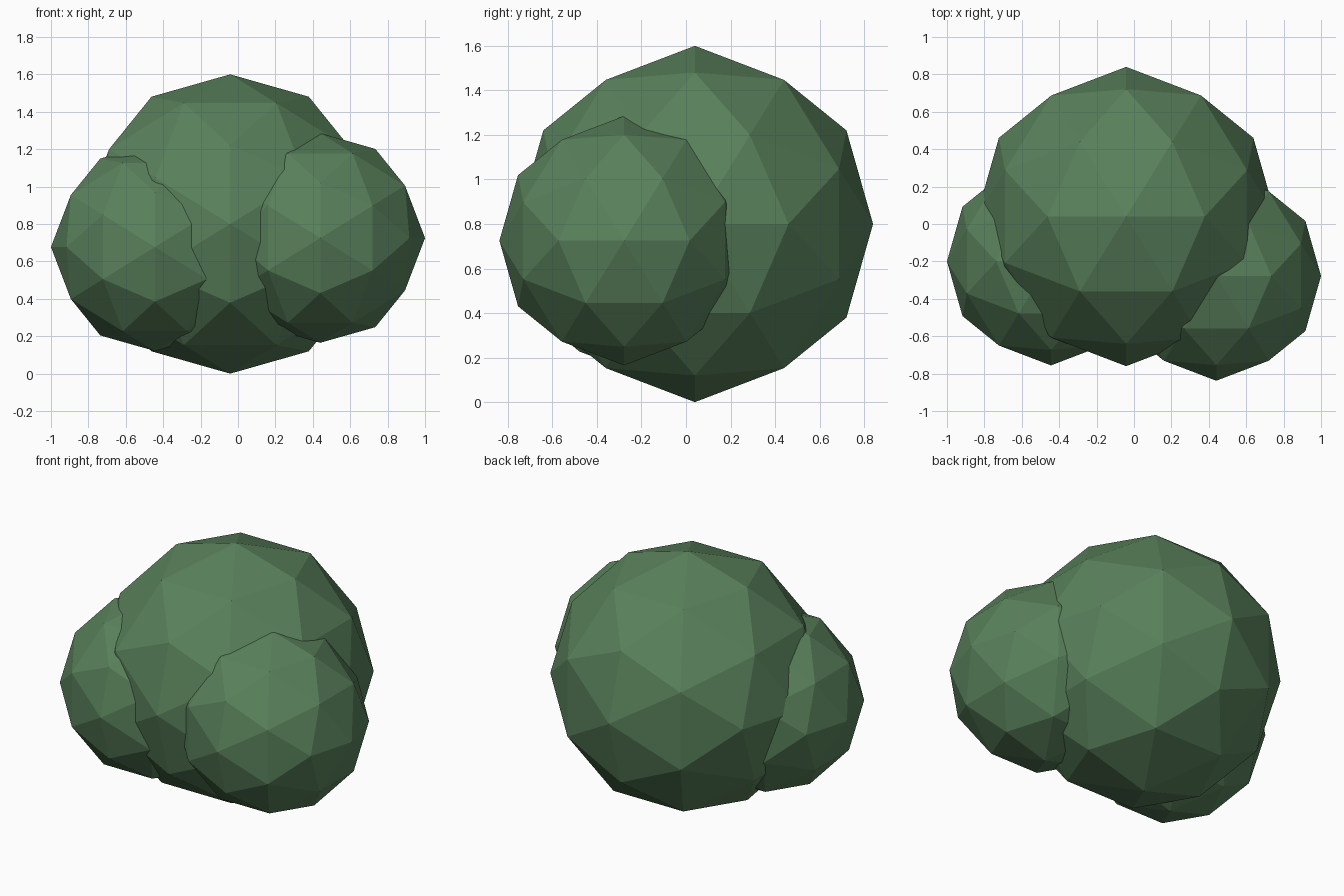
import bpy, bmesh
from mathutils import Vector

if "Cube" in bpy.data.objects:
    bpy.data.objects.remove(bpy.data.objects["Cube"])

# Leaf colour
leaf = bpy.data.materials.new("leaf_green")
leaf.diffuse_color = (0.10, 0.22, 0.105, 1)
leaf.use_nodes = True
leaf.node_tree.nodes["Principled BSDF"].inputs["Base Color"].default_value = leaf.diffuse_color


def hull(points):
    bm = bmesh.new()
    for p in points:
        bm.verts.new(p)
    bmesh.ops.convex_hull(bm, input=bm.verts[:])
    return bm


def icosahedron_points():
    # Edge-up icosahedron: cyclic permutations of (short, 0, long)
    a, b = 0.525731, 0.850651
    pts = []
    for s in (-a, a):
        for t in (-b, b):
            pts += [Vector((s, 0, t)), Vector((t, s, 0)), Vector((0, t, s))]
    return pts


def leaf_ball(name, centre, radius):
    # Subdivide once: add every edge midpoint, pushed out to the sphere
    pts = icosahedron_points()
    base = hull(pts)
    pts += [(e.verts[0].co + e.verts[1].co).normalized() for e in base.edges]
    base.free()
    bm = hull([p * radius for p in pts])
    bmesh.ops.recalc_face_normals(bm, faces=bm.faces[:])
    mesh = bpy.data.meshes.new(name)
    bm.to_mesh(mesh)
    bm.free()
    mesh.materials.append(leaf)
    ob = bpy.data.objects.new(name, mesh)
    ob.location = centre
    bpy.context.collection.objects.link(ob)


# Three overlapping clumps of the bush
leaf_ball("main_foliage", (-0.042, 0.04, 0.80), 0.80)
leaf_ball("left_foliage", (-0.444, -0.20, 0.677), 0.556)
leaf_ball("right_foliage", (0.44, -0.278, 0.725), 0.56)
